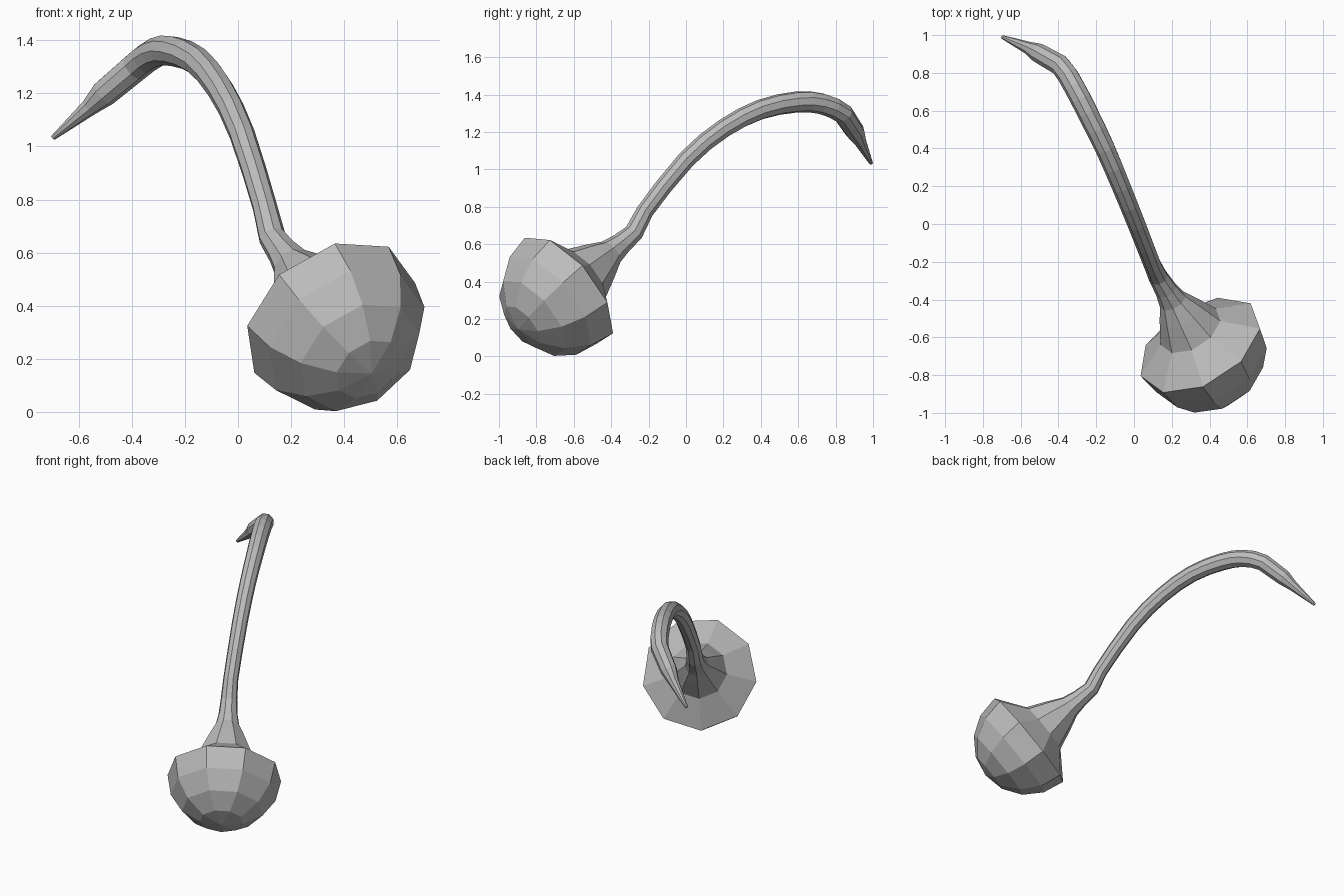
import bpy, bmesh, math
from mathutils import Vector

old = bpy.data.objects.get("Cube")
if old:
    bpy.data.objects.remove(old, do_unlink=True)

SIDES = 9
GREY = (0.5, 0.5, 0.5, 1)
mat = bpy.data.materials.new("plain grey")
mat.use_nodes = True
mat.diffuse_color = GREY
mat.node_tree.nodes["Principled BSDF"].inputs["Base Color"].default_value = GREY


def loft(name, centres, radii, side):
    """Skin nine-sided rings along a path, carrying the side direction forward."""
    bm = bmesh.new()
    rings = []
    last = len(centres) - 1
    for i, (c, r) in enumerate(zip(centres, radii)):
        t = (centres[min(i + 1, last)] - centres[max(i - 1, 0)]).normalized()
        side = (side - t * side.dot(t)).normalized()
        up = t.cross(side)
        angles = [math.tau * k / SIDES for k in range(SIDES)]
        rings.append([bm.verts.new(c + (side * math.cos(a) + up * math.sin(a)) * r)
                      for a in angles])
    for low, high in zip(rings, rings[1:]):
        for k in range(SIDES):
            n = (k + 1) % SIDES
            bm.faces.new((low[k], low[n], high[n], high[k]))
    bm.faces.new(rings[0][::-1])
    bm.faces.new(rings[-1])
    bmesh.ops.remove_doubles(bm, verts=bm.verts, dist=0.0005)
    bmesh.ops.recalc_face_normals(bm, faces=bm.faces)
    mesh = bpy.data.meshes.new(name)
    bm.to_mesh(mesh)
    bm.free()
    mesh.materials.append(mat)
    obj = bpy.data.objects.new(name, mesh)
    bpy.context.collection.objects.link(obj)


# Bulb: faceted half sphere, shallow cone behind the rim, flared neck
centre = Vector((0.348, -0.641, 0.357))
axis = Vector((-0.424, 0.696, 0.579)).normalized()
rim_side = Vector((0.017, -0.221, 0.278))
R = 0.355
profile = [(-1.03 * R * math.cos(a), max(R * math.sin(a), 0.0001))
           for a in (math.radians(22.5 * k) for k in range(5))]
profile += [(0.12, 0.178), (0.25, 0.12), (0.34, 0.076), (0.42, 0.06)]
points = [(centre + axis * h).to_4d() for h, r in profile]
for p, (h, r) in zip(points, profile):
    p.w = r

# Stem: x, y, z, radius along the arch to the swollen end
stem = [Vector(p) for p in (
    (0.128, -0.28, 0.66, 0.052), (0.1, -0.22, 0.775, 0.047),
    (0.014, 0.0, 1.05, 0.049), (-0.067, 0.2, 1.217, 0.051),
    (-0.152, 0.4, 1.32, 0.054), (-0.245, 0.59, 1.36, 0.057),
    (-0.315, 0.725, 1.352, 0.057), (-0.39, 0.84, 1.297, 0.056),
    (-0.505, 0.905, 1.2, 0.052))]
points.append(stem[0])
for i in range(1, len(stem) - 2):
    a, b, c, d = stem[i - 1:i + 3]
    points += [b, (b + c) * 0.5625 - (a + d) * 0.0625]
points += stem[-2:]

# Narrow pointed tip
points += [Vector((-0.56, 0.932, 1.148, 0.034)), Vector((-0.697, 0.99, 1.033, 0.01))]
loft("bulb_neck_and_stem", [p.to_3d() for p in points], [p.w for p in points], rim_side)
